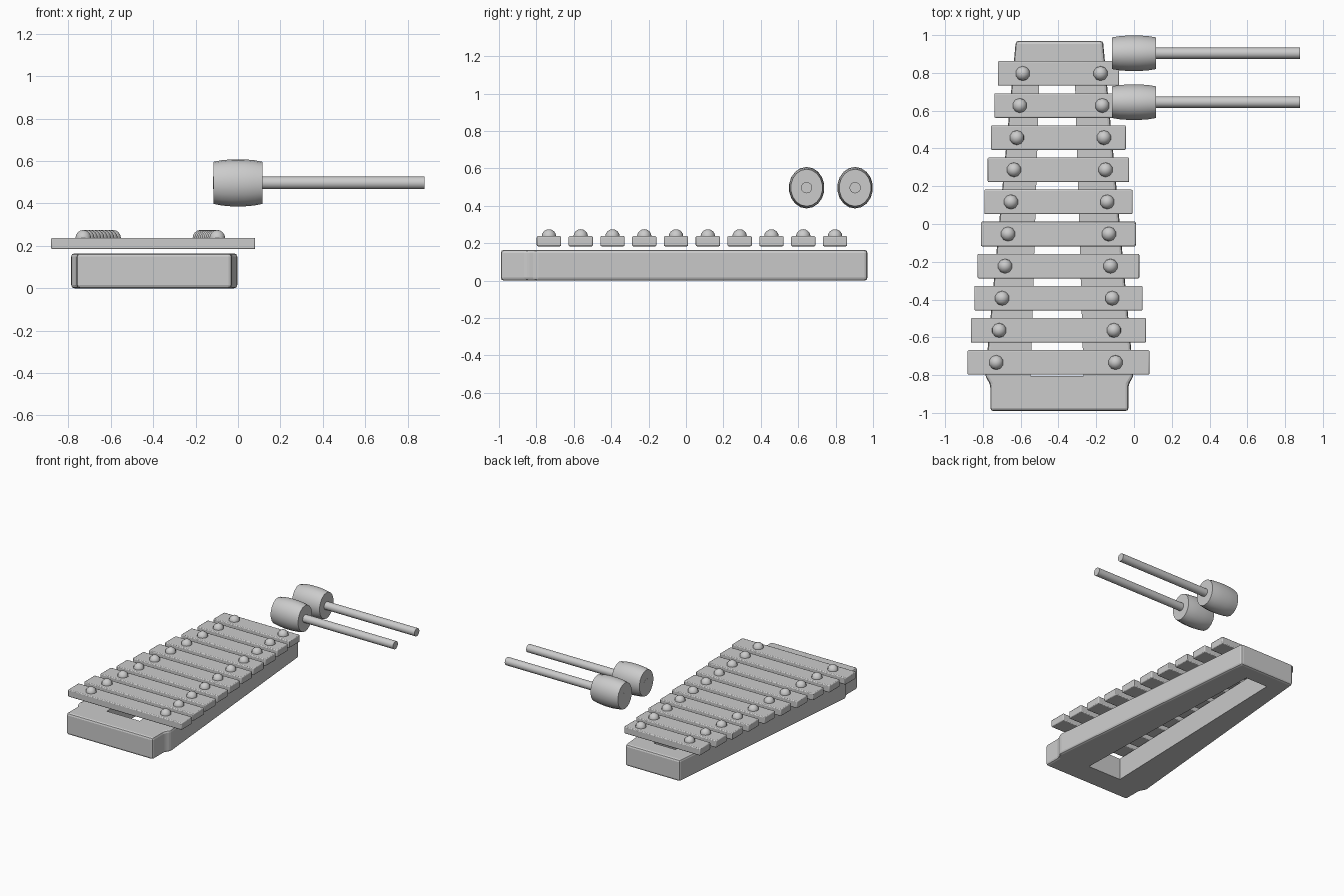
import bpy, bmesh, math

if "Cube" in bpy.data.objects:
    bpy.data.objects.remove(bpy.data.objects["Cube"])

CX = -0.4  # centre line of the instrument


def add_object(name, bm):
    bmesh.ops.recalc_face_normals(bm, faces=bm.faces)
    mesh = bpy.data.meshes.new(name)
    bm.to_mesh(mesh)
    bm.free()
    ob = bpy.data.objects.new(name, mesh)
    bpy.context.collection.objects.link(ob)
    return ob


def smooth(ob, angle=35):
    bpy.ops.object.select_all(action='DESELECT')
    bpy.context.view_layer.objects.active = ob
    ob.select_set(True)
    bpy.ops.object.shade_smooth_by_angle(angle=math.radians(angle))


def prism(name, half, z0, z1, cx):
    """Extrude a left-right symmetric outline given as (half width, y)."""
    pts = [(cx + w, y) for w, y in half] + [(cx - w, y) for w, y in reversed(half)]
    bm = bmesh.new()
    face = bm.faces.new([bm.verts.new((x, y, z0)) for x, y in pts])
    ext = bmesh.ops.extrude_face_region(bm, geom=[face])['geom']
    bmesh.ops.translate(bm, vec=(0, 0, z1 - z0),
                        verts=[v for v in ext if isinstance(v, bmesh.types.BMVert)])
    return add_object(name, bm)


def bevel(ob, width, segments):
    mod = ob.modifiers.new("edge", 'BEVEL')
    mod.width, mod.segments = width, segments
    mod.limit_method = 'ANGLE'


def lathe_x(name, profile, y, z, sides, sy=1.0):
    """Closed solid turned around an x axis; profile is (x, radius)."""
    bm = bmesh.new()
    rings = []
    for x, r in profile:
        rings.append([bm.verts.new((x, y + sy * r * math.sin(2 * math.pi * i / sides),
                                    z + r * math.cos(2 * math.pi * i / sides)))
                      for i in range(sides)])
    for a, b in zip(rings, rings[1:]):
        for i in range(sides):
            j = (i + 1) % sides
            bm.faces.new((a[i], a[j], b[j], b[i]))
    bm.faces.new(rings[0])
    bm.faces.new(rings[-1])
    ob = add_object(name, bm)
    smooth(ob)
    return ob


# tapered frame with a long opening
frame = prism("frame", [(0.366, -0.99), (0.366, -0.85), (0.393, -0.805), (0.231, 0.97)],
              0.0, 0.165, CX + 0.005)
bevel(frame, 0.016, 2)
cutter = prism("opening_cutter", [(0.14, -0.805), (0.092, 0.84)], -0.1, 0.3, CX - 0.007)
cutter.hide_render = True
cutter.hide_viewport = False
cutter.display_type = 'WIRE'
cut = frame.modifiers.new("opening", 'BOOLEAN')
cut.operation, cut.object = 'DIFFERENCE', cutter

# ten bars, each held by two round pins
for i in range(10):
    y = 0.797 - 0.17 * i
    half = 0.321 + 0.0178 * i
    bar = prism(f"bar_{i + 1}", [(half, y - 0.065), (half, y + 0.065)], 0.184, 0.238, CX)
    bevel(bar, 0.006, 2)
    smooth(bar)
    for side, x in (("left", -0.589 - 0.0156 * i), ("right", -0.177 + 0.0088 * i)):
        bm = bmesh.new()
        bmesh.ops.create_uvsphere(bm, u_segments=10, v_segments=8, radius=0.039)
        bmesh.ops.translate(bm, vec=(x, y, 0.236), verts=bm.verts)
        bmesh.ops.bisect_plane(bm, geom=bm.verts[:] + bm.edges[:] + bm.faces[:],
                               plane_co=(0, 0, 0.225), plane_no=(0, 0, -1), clear_outer=True)
        smooth(add_object(f"pin_{side}_{i + 1}", bm), 50)

# two mallets with barrel-shaped heads
head = [(-0.116, 0.099), (-0.075, 0.107), (-0.03, 0.111), (0.03, 0.111),
        (0.075, 0.107), (0.116, 0.099)]
for n, y in ((1, 0.645), (2, 0.904)):
    lathe_x(f"mallet_head_{n}", head, y, 0.497, 18, 0.86)
    lathe_x(f"mallet_handle_{n}", [(-0.117, 0.03), (0.88, 0.03)], y, 0.497, 16)
